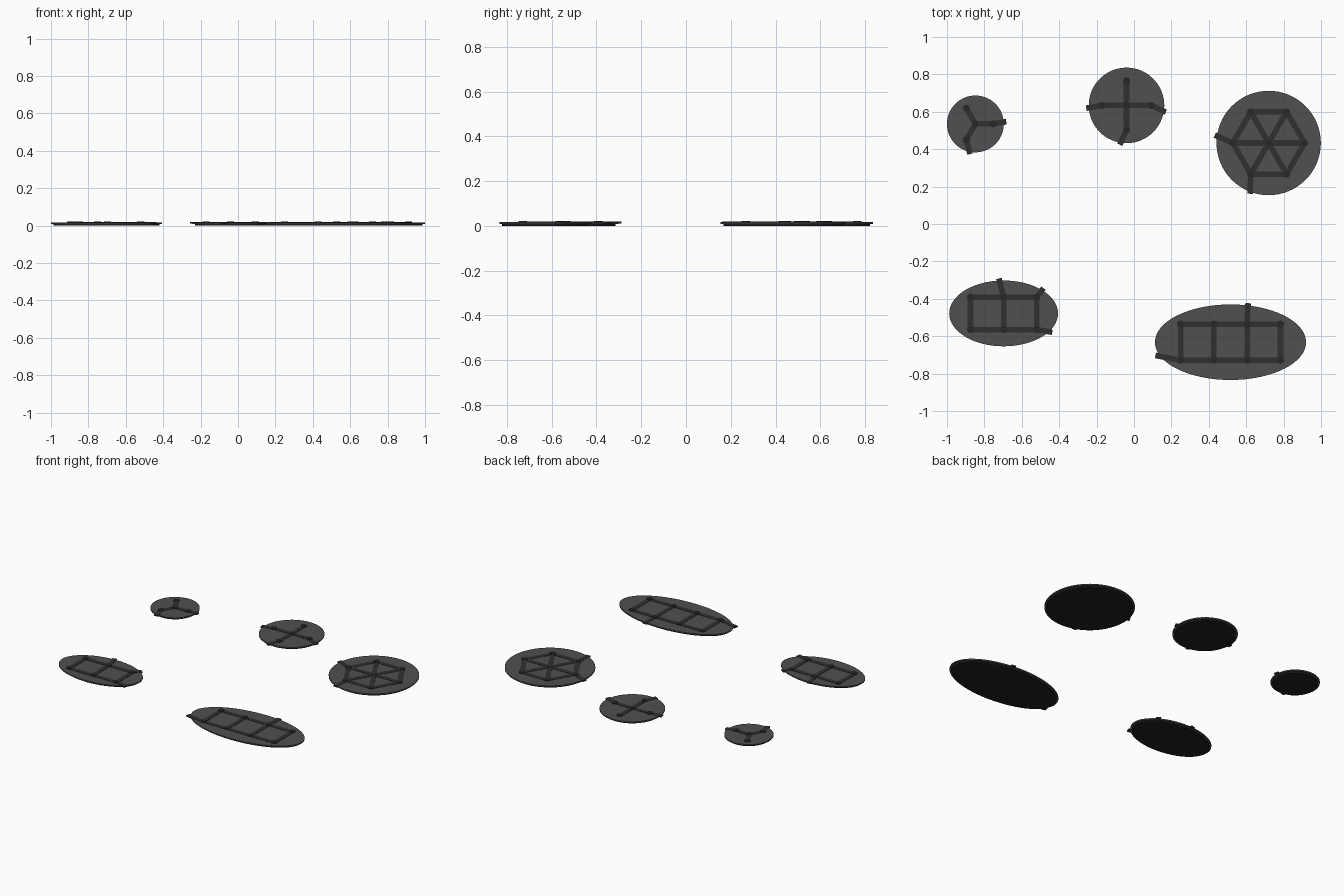
import bpy
from math import cos, sin, atan2, hypot, radians
from mathutils import Vector

if "Cube" in bpy.data.objects:
    bpy.data.objects.remove(bpy.data.objects["Cube"])


def material(name, v):
    m = bpy.data.materials.new(name)
    m.diffuse_color = (v, v, v * 1.04, 1)
    m.use_nodes = True
    m.node_tree.nodes["Principled BSDF"].inputs["Base Color"].default_value = m.diffuse_color
    return m


GREY = material("dark_grey", 0.08)
BLACK = material("black", 0.015)
RIB = material("rib_grey", 0.03)
NODE = material("node_grey", 0.02)


def finish(name, mat):
    o = bpy.context.object
    o.name = name
    o.data.materials.append(mat)
    bpy.ops.object.transform_apply(location=False, rotation=True, scale=True)
    return o


def disc(name, c, rx, ry, z0, z1, mat, sides=64):
    bpy.ops.mesh.primitive_cylinder_add(vertices=sides, radius=1, depth=1,
                                        location=(c[0], c[1], (z0 + z1) / 2))
    bpy.context.object.scale = (rx, ry, z1 - z0)
    finish(name, mat)
    bpy.ops.object.shade_smooth_by_angle()


def bar(name, a, b, z0=0.010, z1=0.019, width=0.03):
    dx, dy = b[0] - a[0], b[1] - a[1]
    bpy.ops.mesh.primitive_cube_add(
        size=1, location=((a[0] + b[0]) / 2, (a[1] + b[1]) / 2, (z0 + z1) / 2),
        rotation=(0, 0, atan2(dy, dx)))
    bpy.context.object.scale = (hypot(dx, dy), width, z1 - z0)
    finish(name, RIB)


def pad(name, c, rx, ry, nodes, links, stubs):
    """Two-layer pad with a lattice of ribs; all points are relative to c."""
    disc(name + "_base", c, rx - 0.013, ry - 0.013, 0, 0.009, BLACK)
    disc(name + "_top", c, rx, ry, 0.009, 0.017, GREY)
    pts = [Vector(c) + Vector(n) for n in nodes]
    for i, p in enumerate(pts):
        disc(f"{name}_node_{i}", p, 0.019, 0.019, 0.012, 0.0215, NODE, 16)
    for i, (a, b) in enumerate(links):
        bar(f"{name}_rib_{i}", pts[a], pts[b])
    # short ribs running over the rim
    for i, (a, d) in enumerate(stubs):
        bar(f"{name}_rim_rib_{i}", pts[a], pts[a] + Vector(d), z1=0.0186)


def wheel(n, r):
    return [(0, 0)] + [(r * cos(radians(360 * i / n)), r * sin(radians(360 * i / n)))
                       for i in range(n)]


def spokes(n):
    return [(0, i + 1) for i in range(n)]


def ladder(cols, dx, dy):
    nodes = [((i - (cols - 1) / 2) * dx, s * dy / 2) for s in (-1, 1) for i in range(cols)]
    links = [(i, i + cols) for i in range(cols)]
    links += [(r + i, r + i + 1) for r in (0, cols) for i in range(cols - 1)]
    return nodes, links


# round pads
pad("small_round_pad", (-0.848, 0.535), 0.152, 0.152, wheel(3, 0.097), spokes(3),
    [(1, (0.068, 0.012)), (3, (0.02, -0.077))])
pad("medium_round_pad", (-0.04, 0.634), 0.202, 0.202, wheel(4, 0.132), spokes(4),
    [(3, (-0.083, -0.015)), (1, (0.078, -0.036)), (4, (-0.036, -0.078))])
pad("large_round_pad", (0.72, 0.433), 0.279, 0.279, wheel(6, 0.192),
    spokes(6) + [(i + 1, (i + 1) % 6 + 1) for i in range(6)],
    [(4, (-0.096, 0.042)), (5, (-0.003, -0.105))])

# oval pads
pad("small_oval_pad", (-0.697, -0.478), 0.291, 0.176, *ladder(3, 0.177, 0.173),
    [(4, (-0.025, 0.1)), (5, (0.036, 0.048)), (2, (0.083, -0.014))])
pad("large_oval_pad", (0.516, -0.632), 0.404, 0.202, *ladder(4, 0.178, 0.193),
    [(6, (0.005, 0.112)), (0, (-0.134, 0.026))])
